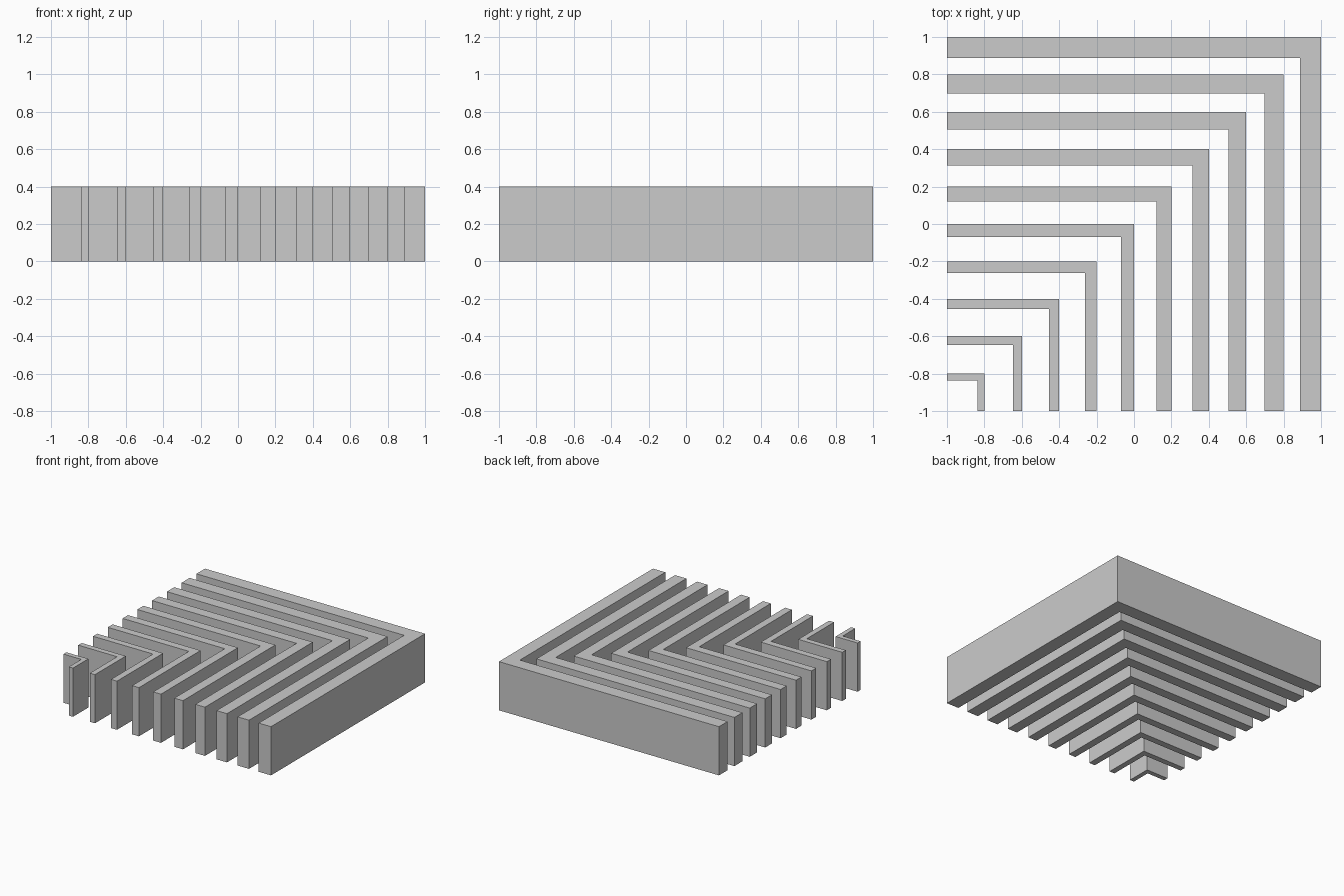
import bpy
import bmesh

if "Cube" in bpy.data.objects:
    bpy.data.objects.remove(bpy.data.objects["Cube"], do_unlink=True)

# Single plain grey
GREY = (0.6, 0.6, 0.6, 1.0)
grey = bpy.data.materials.new("plain_grey")
grey.use_nodes = True
grey.diffuse_color = GREY
grey.node_tree.nodes["Principled BSDF"].inputs["Base Color"].default_value = GREY

WALLS = 10
HEIGHT = 0.4
START = -1.0      # shared open edge of every wall
PITCH = 0.2


def angle_wall(name, outer, thickness):
    """L-shaped wall with its corner at (outer, outer), raised from the floor."""
    inner = outer - thickness
    outline = [(START, outer), (START, inner), (inner, inner),
               (inner, START), (outer, START), (outer, outer)]
    bm = bmesh.new()
    base = bm.faces.new([bm.verts.new((x, y, 0)) for x, y in outline])
    raised = bmesh.ops.extrude_face_region(bm, geom=[base], use_keep_orig=True)
    top = [v for v in raised["geom"] if isinstance(v, bmesh.types.BMVert)]
    bmesh.ops.translate(bm, verts=top, vec=(0, 0, HEIGHT))
    bmesh.ops.recalc_face_normals(bm, faces=bm.faces)
    mesh = bpy.data.meshes.new(name)
    bm.to_mesh(mesh)
    bm.free()
    mesh.materials.append(grey)
    wall = bpy.data.objects.new(name, mesh)
    bpy.context.collection.objects.link(wall)
    return wall


# Nested walls, growing longer and thicker towards the back left corner
for i in range(WALLS):
    angle_wall(f"angle_wall_{i + 1}", START + PITCH * (i + 1), 0.038 + 0.0082 * i)
